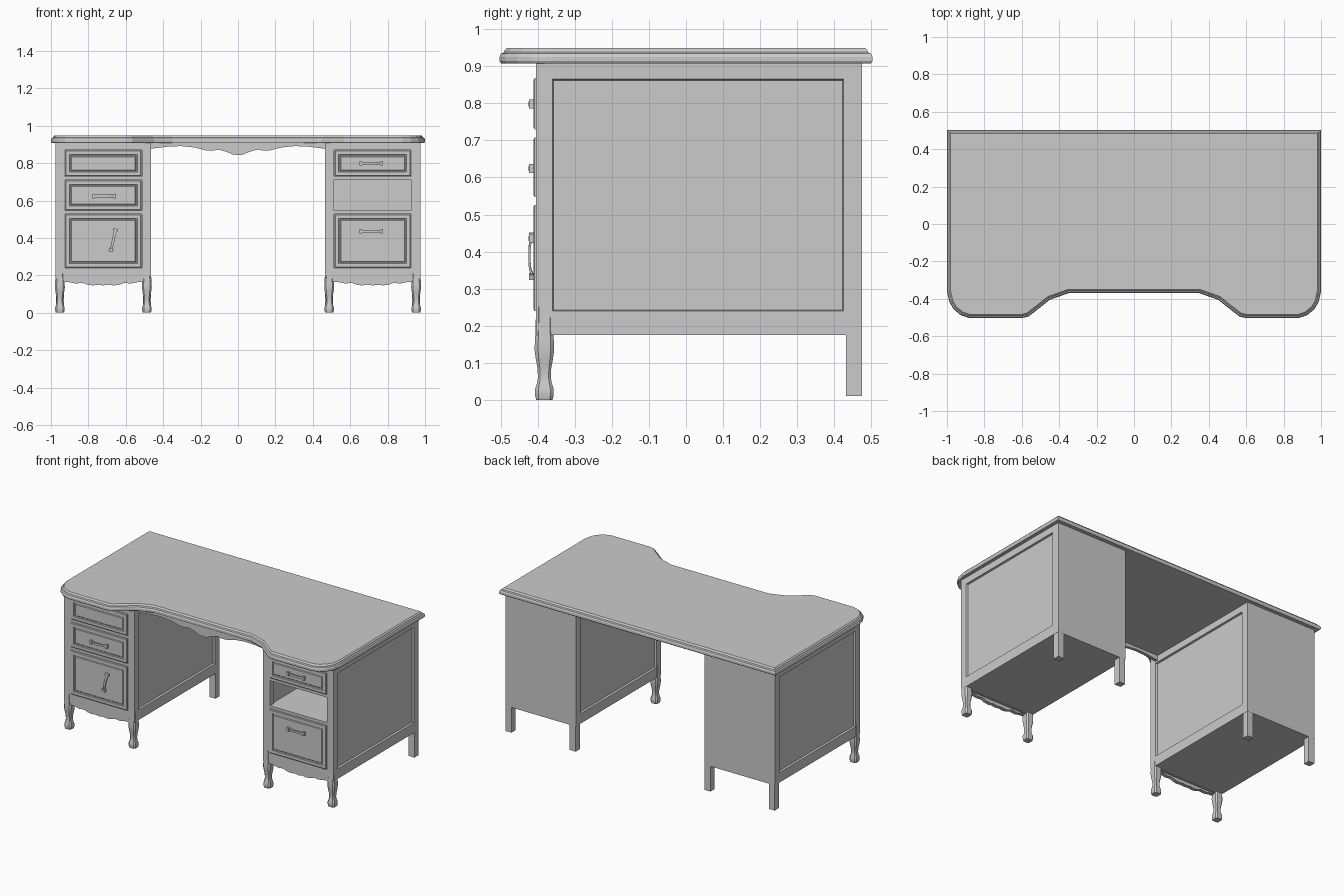
import bpy, bmesh, math
from mathutils import Vector, Matrix

if "Cube" in bpy.data.objects:
    bpy.data.objects.remove(bpy.data.objects["Cube"])


def loft(name, rings, smooth=False):
    """Skin a stack of equal-length rings and cap both ends."""
    bm = bmesh.new()
    vs = [[bm.verts.new(p) for p in r] for r in rings]
    n = len(rings[0])
    for a, b in zip(vs, vs[1:]):
        for i in range(n):
            j = (i + 1) % n
            bm.faces.new((a[i], a[j], b[j], b[i]))
    bm.faces.new(vs[0])
    bm.faces.new(vs[-1])
    bmesh.ops.recalc_face_normals(bm, faces=bm.faces)
    me = bpy.data.meshes.new(name)
    bm.to_mesh(me)
    bm.free()
    ob = bpy.data.objects.new(name, me)
    bpy.context.collection.objects.link(ob)
    if smooth:
        bpy.ops.object.select_all(action='DESELECT')
        ob.select_set(True)
        bpy.context.view_layer.objects.active = ob
        bpy.ops.object.shade_smooth_by_angle(angle=math.radians(40))
    return ob


def box(name, x, y, z):
    def ring(h):
        return [(x[0], y[0], h), (x[1], y[0], h), (x[1], y[1], h), (x[0], y[1], h)]
    return loft(name, [ring(z[0]), ring(z[1])])


def board(name, pts, y0, y1):
    """Extrude an xz outline along y."""
    return loft(name, [[(x, y, z) for x, z in pts] for y in (y0, y1)])


def inset(pts, d):
    """Offset a counter-clockwise outline inward with mitred corners."""
    out = []
    for i, p in enumerate(pts):
        p = Vector(p)
        e1 = (p - Vector(pts[i - 1])).normalized()
        e2 = (Vector(pts[(i + 1) % len(pts)]) - p).normalized()
        n1, n2 = Vector((-e1.y, e1.x)), Vector((-e2.y, e2.x))
        out.append(p + (n1 + n2) * d / (1 + n1.dot(n2)))
    return out


def scallop(half, cx, top, lower):
    """Closed outline: flat top, wavy bottom mirrored about cx."""
    c = [(cx + half * t, z) for t, z in lower]
    m = [(cx - half * t, z) for t, z in lower if t > 0]
    return [(cx - half, top)] + m[::-1] + c + [(cx + half, top)]


# Table top with scooped knee edge and stepped moulding
half = [(0.35, -0.37), (0.45, -0.405), (0.5, -0.445), (0.565, -0.495), (0.6, -0.503), (0.88, -0.503),
        (0.925, -0.488), (0.965, -0.455), (0.988, -0.415), (1.0, -0.36), (1.0, 0.503)]
outline = half + [(-x, y) for x, y in reversed(half)]
profile = [(0.004, 0.908), (0, 0.914), (0, 0.925), (0.004, 0.934), (0.012, 0.938),
           (0.014, 0.944), (0.02, 0.949)]
loft('table_top', [[(p[0], p[1], z) for p in inset(outline, d)] for d, z in profile])

# Scalloped apron across the knee hole
wave = [(0, 0.842), (0.06, 0.846), (0.13, 0.86), (0.22, 0.872), (0.3, 0.866), (0.36, 0.868),
        (0.5, 0.884), (0.65, 0.891), (0.8, 0.888), (1, 0.876)]
board('knee_apron', scallop(0.47, 0, 0.91, wave), -0.36, -0.34)

DRAWERS = [('top', 0.73, 0.868), ('middle', 0.548, 0.708), ('bottom', 0.24, 0.526)]


def drawer(name, cx, z0, z1):
    rings = []
    for d, y in [(0, -0.38), (0, -0.408), (0.004, -0.411), (0.022, -0.411),
                 (0.025, -0.405), (0.03, -0.405), (0.034, -0.409)]:
        a, b = cx - 0.204 + d, cx + 0.204 - d
        rings.append([(a, y, z0 + d), (b, y, z0 + d), (b, y, z1 - d), (a, y, z1 - d)])
    loft(name, rings)


def handle(name, cx, cz, angle=0):
    # bowed bar plus its two mounts
    rot = Matrix.Translation((cx, 0, cz)) @ Matrix.Rotation(-angle, 4, 'Y')
    rings = []
    for i in range(13):
        t = i / 6 - 1
        y = -0.411 - 0.011 * (1 - t ** 4)
        rings.append([(t * 0.055, y + a, b) for a, b in
                      ((-0.003, -0.007), (0.003, -0.007), (0.003, 0.007), (-0.003, 0.007))])
    loft(name, rings, True).matrix_world = rot
    for s in (-1, 1):
        x = s * 0.056
        box(name + '_mount', (x - 0.007, x + 0.007), (-0.424, -0.404),
            (-0.012, 0.012)).matrix_world = rot


def side_panel(name, x, inward):
    # framed panel with recessed field
    rings = []
    for dx, y0, y1, z0, z1 in [(0.04, -0.405, 0.475, 0.175, 0.91), (0, -0.405, 0.475, 0.175, 0.91),
                               (0, -0.36, 0.425, 0.24, 0.865), (0.012, -0.357, 0.422, 0.243, 0.862)]:
        X = x + inward * dx
        rings.append([(X, y0, z0), (X, y1, z0), (X, y1, z1), (X, y0, z1)])
    loft(name, rings)


LEG = [(0, 0.022), (0.012, 0.025), (0.03, 0.025), (0.045, 0.02), (0.06, 0.0175), (0.085, 0.0185),
       (0.11, 0.023), (0.135, 0.0265), (0.16, 0.0255), (0.19, 0.0235), (0.25, 0.023)]


def front_leg(cx):
    rings = []
    for z, h in LEG:
        c = h * 0.65
        rings.append([(cx + a, -0.382 + b, z) for a, b in
                      ((-c, -h), (c, -h), (h, -c), (h, c), (c, h), (-c, h), (-h, c), (-h, -c))])
    loft('front_leg', rings, True)


low = [(0, 0.146), (0.12, 0.15), (0.25, 0.146), (0.38, 0.15), (0.5, 0.16), (0.65, 0.156),
       (0.8, 0.163), (0.92, 0.165), (1, 0.15)]

for s, side in ((-1, 'left'), (1, 'right')):
    cx = s * 0.72
    lo, hi = cx - 0.255, cx + 0.255
    side_panel(side + '_pedestal_panel', lo, 1)
    side_panel(side + '_pedestal_panel', hi, -1)
    box(side + '_pedestal_back', (lo + 0.01, hi - 0.01), (0.45, 0.475), (0.175, 0.91))
    box(side + '_pedestal_bottom', (lo + 0.01, hi - 0.01), (-0.395, 0.46), (0.175, 0.2))
    # front frame: stiles and rails
    for x in (lo, hi - 0.05):
        box('front_stile', (x + 0.001, x + 0.049), (-0.405, -0.36), (0.2, 0.91))
    for z0, z1 in ((0.87, 0.91), (0.71, 0.728), (0.528, 0.546), (0.17, 0.238)):
        box('front_rail', (lo + 0.03, hi - 0.03), (-0.404, -0.37), (z0, z1))
    # dividers above and below the middle bay
    for z0, z1 in ((0.711, 0.727), (0.529, 0.545)):
        box('shelf_board', (lo + 0.03, hi - 0.03), (-0.38, 0.46), (z0, z1))
    board(side + '_pedestal_apron', scallop(0.225, cx, 0.2, low), -0.403, -0.38)
    # legs
    for x in (cx - 0.2325, cx + 0.2325):
        front_leg(x)
        box('back_leg', (x - 0.0215, x + 0.0215), (0.432, 0.4745), (0.01, 0.19))
    # drawers; the right middle bay stays open
    for name, z0, z1 in DRAWERS:
        if (side, name) != ('right', 'middle'):
            drawer(side + '_' + name + '_drawer', cx, z0, z1)

# Handles, one hanging loose
handle('right_top_handle', 0.712, 0.798)
handle('right_bottom_handle', 0.712, 0.435)
handle('left_middle_handle', -0.715, 0.624)
handle('left_bottom_handle', -0.667, 0.388, math.radians(78))
